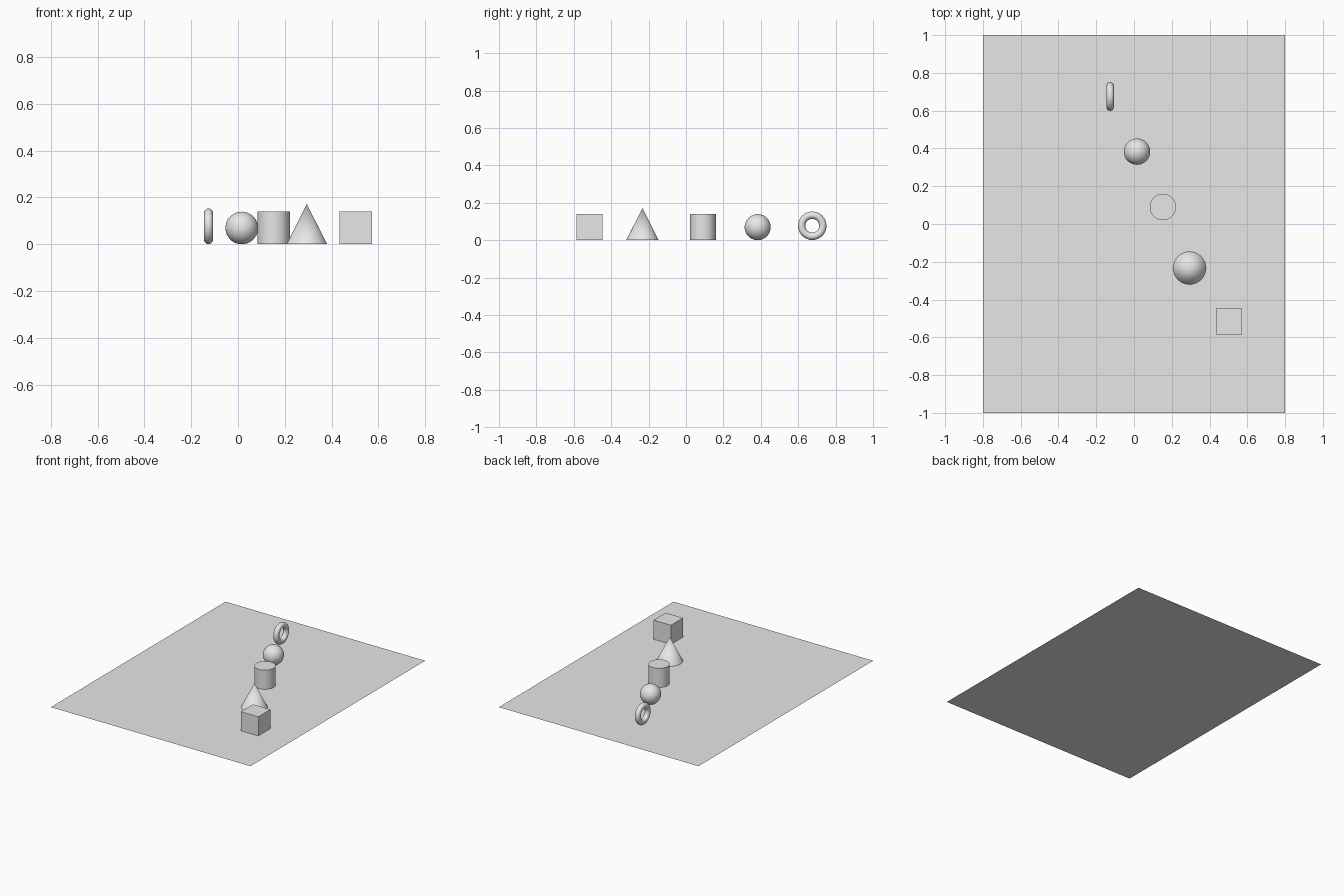
import bpy
import math

if "Cube" in bpy.data.objects:
    bpy.data.objects.remove(bpy.data.objects["Cube"])

grey = bpy.data.materials.new("light grey")
grey.diffuse_color = (0.8, 0.8, 0.8, 1.0)
grey.use_nodes = True
grey.node_tree.nodes["Principled BSDF"].inputs["Base Color"].default_value = grey.diffuse_color


def finish(name, smooth=False):
    """Name the active object, colour it and optionally smooth it."""
    ob = bpy.context.object
    ob.name = name
    ob.data.materials.append(grey)
    if smooth:
        bpy.ops.object.shade_smooth_by_angle(angle=math.radians(35))
    return ob


# thin floor sheet
bpy.ops.mesh.primitive_plane_add(size=2, location=(0, 0, 0))
floor = finish("floor_sheet")
for v in floor.data.vertices:
    v.co.x *= 0.8

# row of solids running diagonally across the sheet
R = 0.0695
bpy.ops.mesh.primitive_cube_add(size=2 * R, location=(0.503, -0.516, R))
finish("cube")

bpy.ops.mesh.primitive_cone_add(vertices=64, radius1=0.0865, radius2=0, depth=0.172,
                                location=(0.294, -0.233, 0.086))
finish("cone", True)

bpy.ops.mesh.primitive_cylinder_add(vertices=64, radius=R, depth=2 * R,
                                    location=(0.153, 0.09, R))
finish("cylinder", True)

bpy.ops.mesh.primitive_uv_sphere_add(segments=64, ring_count=32, radius=R,
                                     location=(0.016, 0.383, R))
finish("sphere", True)

# upright ring with its hole facing sideways
bpy.ops.mesh.primitive_torus_add(major_segments=64, minor_segments=24,
                                 major_radius=0.0565, minor_radius=0.0195,
                                 location=(-0.126, 0.675, 0.077),
                                 rotation=(0, math.pi / 2, 0))
finish("ring", True)
